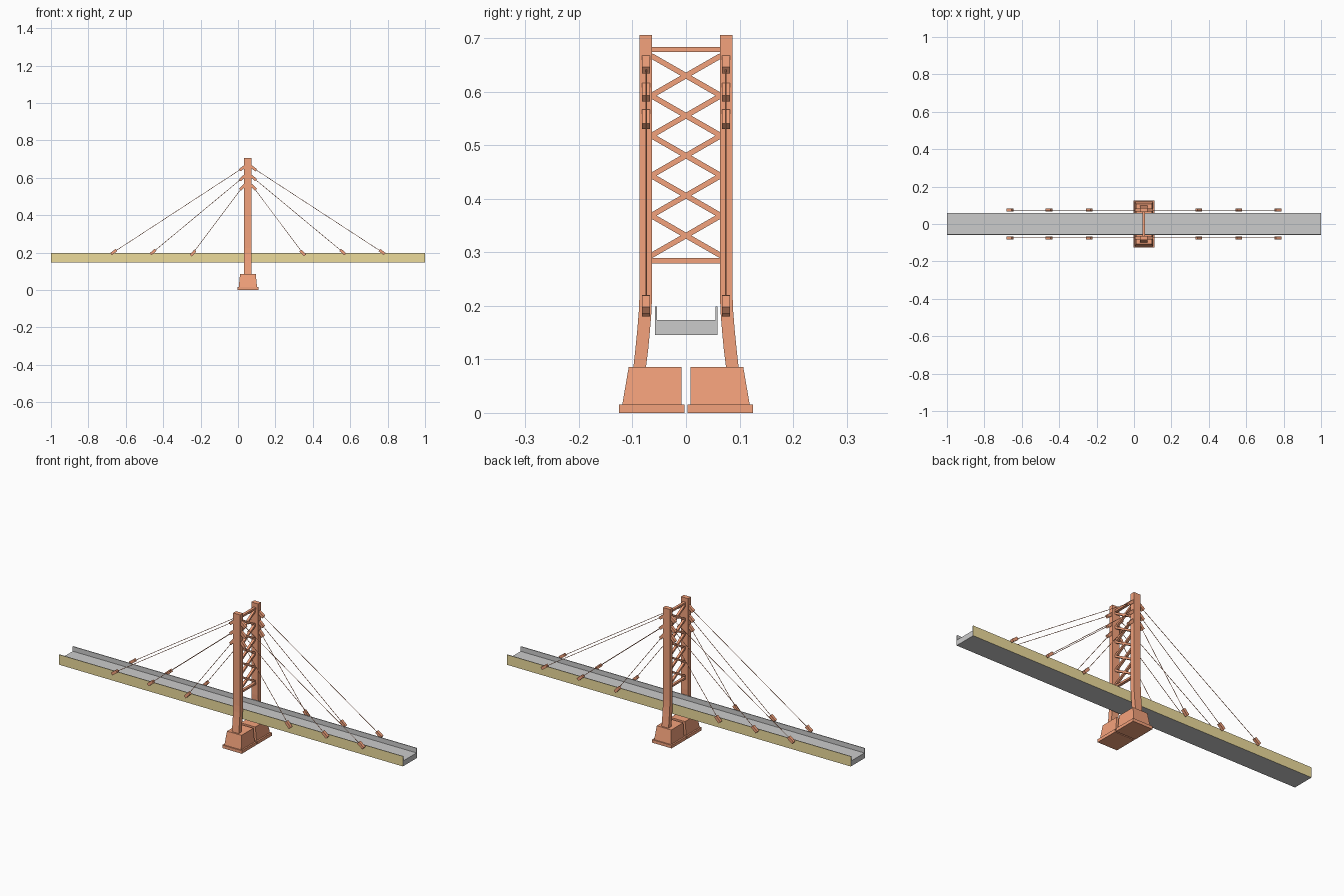
import bpy, bmesh
from math import radians, sin, cos
from mathutils import Vector

if "Cube" in bpy.data.objects:
    bpy.data.objects.remove(bpy.data.objects["Cube"])

CX = 0.053  # tower centre line


def mat(name, col):
    m = bpy.data.materials.new(name)
    m.diffuse_color = (*col, 1)
    m.use_nodes = True
    m.node_tree.nodes["Principled BSDF"].inputs["Base Color"].default_value = m.diffuse_color
    return m


ORANGE = mat("tower_orange", (0.90, 0.36, 0.20))
YELLOW = mat("deck_yellow", (0.84, 0.71, 0.33))
GREY = mat("deck_grey", (0.68, 0.68, 0.68))


def finish(name, bm, *mats):
    bmesh.ops.recalc_face_normals(bm, faces=bm.faces)
    me = bpy.data.meshes.new(name)
    bm.to_mesh(me)
    bm.free()
    for m in mats:
        me.materials.append(m)
    ob = bpy.data.objects.new(name, me)
    bpy.context.collection.objects.link(ob)
    return ob


def extrude_x(bm, profile, x0, x1):
    """Extrude a closed (y, z) profile along x."""
    a = [bm.verts.new((x0, y, z)) for y, z in profile]
    f = bm.faces.new(a)
    r = bmesh.ops.extrude_face_region(bm, geom=[f])
    vs = [g for g in r["geom"] if isinstance(g, bmesh.types.BMVert)]
    bmesh.ops.translate(bm, verts=vs, vec=(x1 - x0, 0, 0))


def loft(bm, rings):
    """Stack of rectangles: (z, half_x, y0, y1)."""
    loops = [[bm.verts.new(c) for c in ((CX - h, y0, z), (CX + h, y0, z),
                                        (CX + h, y1, z), (CX - h, y1, z))]
             for z, h, y0, y1 in rings]
    for a, b in zip(loops, loops[1:]):
        for i in range(4):
            j = (i + 1) % 4
            bm.faces.new((a[i], a[j], b[j], b[i]))
    bm.faces.new(loops[0])
    bm.faces.new(loops[-1])


def bar(bm, p, q, wide, deep):
    """Box beam between two points in the y-z plane of the tower."""
    p, q = Vector(p), Vector(q)
    d = (q - p).normalized()
    n = Vector((-d.y, d.x)) * wide / 2
    extrude_x(bm, [p + n, q + n, q - n, p - n], CX - deep / 2, CX + deep / 2)


# Channel-shaped deck, outer sides painted yellow
bm = bmesh.new()
extrude_x(bm, [(-0.058, 0.146), (0.059, 0.146), (0.059, 0.199), (0.055, 0.199),
               (0.055, 0.174), (-0.054, 0.174), (-0.054, 0.199), (-0.058, 0.199)], -1, 1)
for f in bm.faces:
    ys = [v.co.y for v in f.verts]
    if max(ys) - min(ys) < 1e-5 and abs(ys[0]) > 0.057:
        f.material_index = 1
finish("deck", bm, GREY, YELLOW)

for s, side in ((-1, "front"), (1, "back")):
    # Footing with flange and tapered block
    bm = bmesh.new()
    loft(bm, [(0, 0.057, s * 0.003, s * 0.125), (0.016, 0.057, s * 0.003, s * 0.125)])
    loft(bm, [(0.016, 0.049, s * 0.008, s * 0.119), (0.086, 0.042, s * 0.008, s * 0.107)])
    finish(side + "_footing", bm, ORANGE)

    # Tower leg, flaring outward below the deck
    bm = bmesh.new()
    loft(bm, [(z, 0.020, s * a, s * b) for z, a, b in
              ((0.084, 0.0750, 0.0985), (0.12, 0.0705, 0.0945), (0.155, 0.0672, 0.0910),
               (0.19, 0.0645, 0.0882), (0.225, 0.0632, 0.0868), (0.706, 0.0632, 0.0868))])
    finish(side + "_leg", bm, ORANGE)

# Cross bracing between the legs
bm = bmesh.new()
for z in (0.284, 0.679):
    bar(bm, (-0.065, z), (0.065, z), 0.010, 0.014)
finish("cross_beams", bm, ORANGE)
bm = bmesh.new()
for i in range(5):
    z0 = 0.294 + i * 0.0747
    for s in (-1, 1):
        bar(bm, (-s * 0.065, z0), (s * 0.065, z0 + 0.0747), 0.010, 0.012)
finish("x_braces", bm, ORANGE)

# Stay cables with box anchors: deck offset, deck z, tower z, anchor tilt
STAYS = ((0.717, 0.203, 0.651, 37), (0.507, 0.203, 0.599, 41), (0.293, 0.198, 0.549, 47))


def anchor(bm, x, y, z, tilt, s, length=0.036, thick=0.015, wide=0.015):
    d = Vector((-s * cos(tilt), 0, sin(tilt))) * length / 2
    n = Vector((s * sin(tilt), 0, cos(tilt))) * thick / 2
    c = Vector((x, y - wide / 2, z))
    f = bm.faces.new([bm.verts.new(c + k) for k in (d + n, d - n, -d - n, -d + n)])
    r = bmesh.ops.extrude_face_region(bm, geom=[f])
    bmesh.ops.translate(bm, vec=(0, wide, 0),
                        verts=[g for g in r["geom"] if isinstance(g, bmesh.types.BMVert)])


cables, anchors = bmesh.new(), bmesh.new()
for off, zd, zt, tilt in STAYS:
    for s in (-1, 1):
        for y in (-0.0745, 0.0745):
            low, high = Vector((CX + s * off, y, zd)), Vector((CX + s * 0.030, y, zt))
            anchor(anchors, *low, radians(tilt), s)
            anchor(anchors, *high, radians(tilt), s)
            d = high - low
            m = d.to_track_quat('Z', 'Y').to_matrix().to_4x4()
            m.translation = (low + high) / 2
            bmesh.ops.create_cone(cables, cap_ends=True, segments=8, radius1=0.0013,
                                  radius2=0.0013, depth=d.length, matrix=m)
finish("cable_anchors", anchors, ORANGE)
finish("stay_cables", cables, ORANGE)
